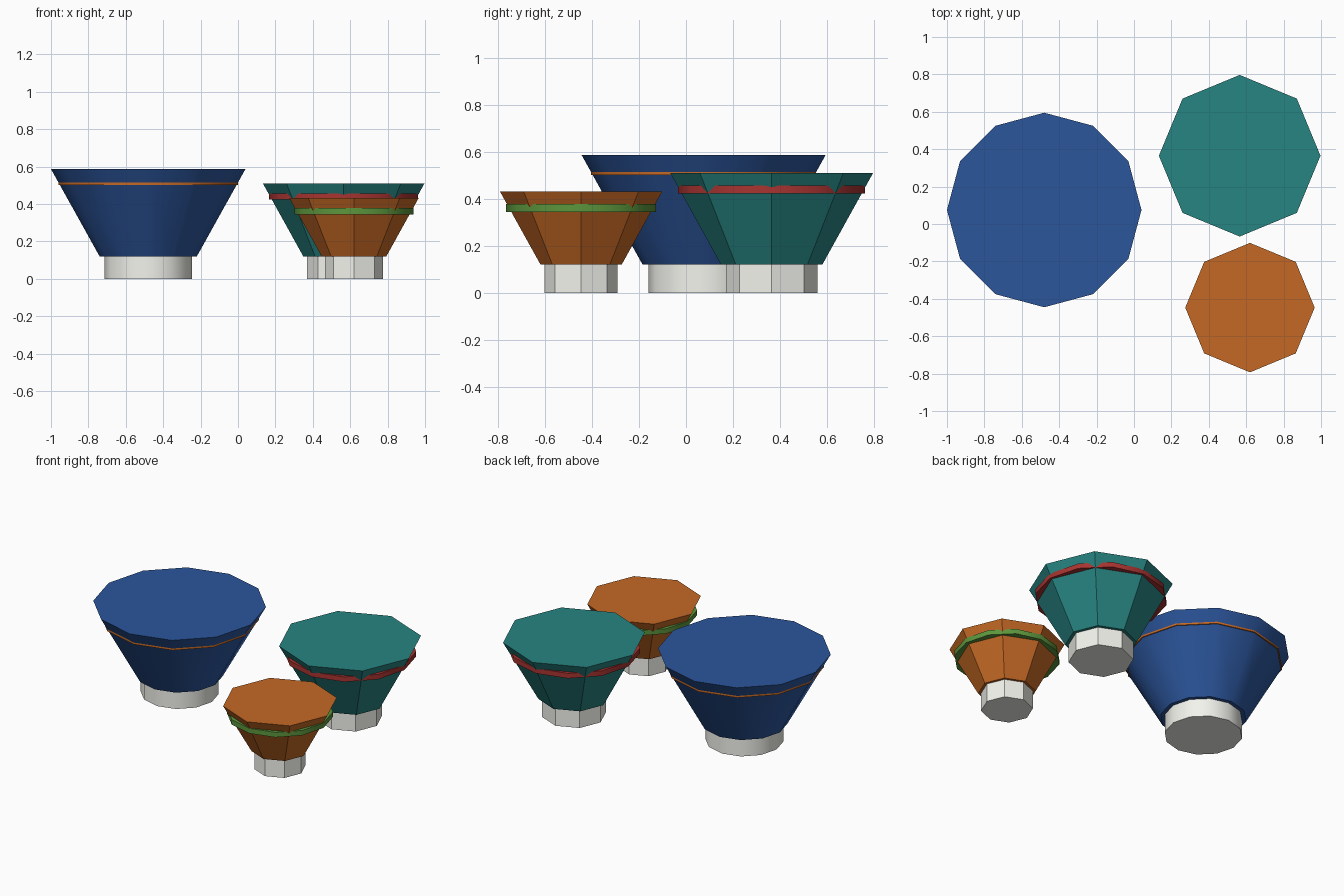
import bpy
from math import radians

if "Cube" in bpy.data.objects:
    bpy.data.objects.remove(bpy.data.objects["Cube"])


def material(name, color):
    m = bpy.data.materials.new(name)
    m.diffuse_color = (*color, 1)
    m.use_nodes = True
    m.node_tree.nodes["Principled BSDF"].inputs["Base Color"].default_value = m.diffuse_color
    return m


def frustum(name, x, y, z0, z1, r0, r1, sides, mat):
    # a corner of the polygon points along +x and +y
    bpy.ops.mesh.primitive_cone_add(vertices=sides, radius1=r0, radius2=r1, depth=z1 - z0,
                                    location=(x, y, (z0 + z1) / 2))
    o = bpy.context.object
    o.name = name
    o.data.materials.append(mat)
    # 12-sided parts become smooth, 8-sided parts stay faceted
    bpy.ops.object.shade_smooth_by_angle(angle=radians(35))


blue = material("blue", (0.025, 0.093, 0.335))
teal = material("teal", (0.02, 0.235, 0.225))
orange = material("orange", (0.56, 0.14, 0.018))
red = material("red", (0.39, 0.034, 0.03))
green = material("green", (0.107, 0.30, 0.045))
cream = material("cream", (0.90, 0.90, 0.85))

FOOT_TOP = 0.12
# name, x, y, top radius, foot radius, height, sides, colour, band bottom, band top, band colour
bowls = [
    ("large", -0.48, 0.075, 0.52, 0.235, 0.587, 12, blue, 0.502, 0.537, orange),
    ("medium", 0.565, 0.365, 0.432, 0.195, 0.51, 8, teal, 0.424, 0.457, red),
    ("small", 0.62, -0.447, 0.346, 0.156, 0.432, 8, orange, 0.345, 0.378, green),
]

for name, x, y, r, foot_r, h, n, mat, b0, b1, bmat in bowls:
    # foot, flared body and the painted band around the rim
    frustum(name + "_bowl_foot", x, y, 0, FOOT_TOP, foot_r, foot_r, n, cream)
    frustum(name + "_bowl_body", x, y, FOOT_TOP, h, r / 2, r, n, mat)
    frustum(name + "_bowl_band", x, y, b0, b1, r * 0.922, r * 0.922, 12, bmat)
